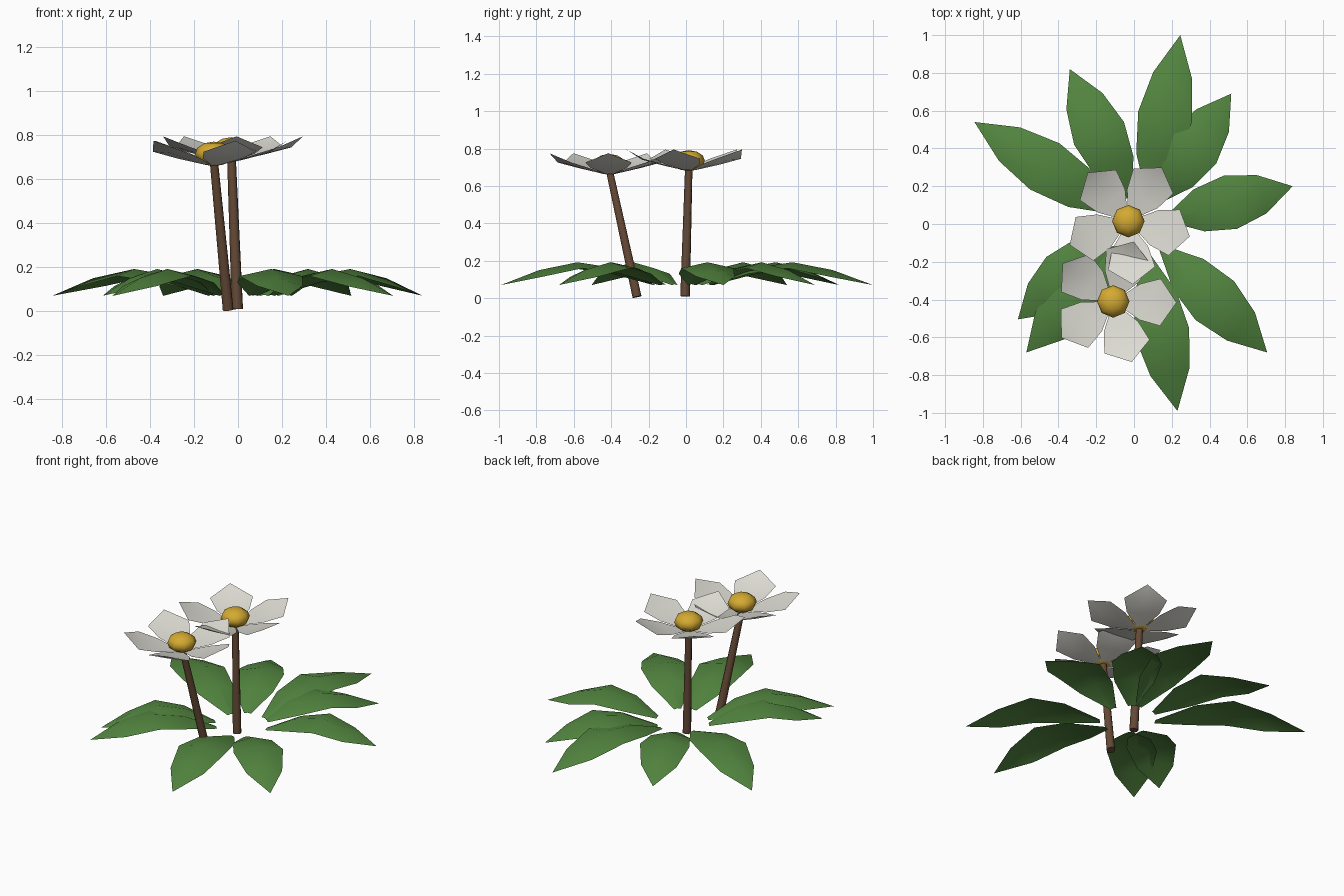
import bpy, bmesh
from math import cos, sin, radians
from mathutils import Vector, Matrix

cube = bpy.data.objects.get("Cube")
if cube:
    bpy.data.objects.remove(cube, do_unlink=True)


def make_material(name, rgb):
    mat = bpy.data.materials.new(name)
    mat.use_nodes = True
    mat.diffuse_color = (*rgb, 1)
    mat.node_tree.nodes["Principled BSDF"].inputs["Base Color"].default_value = (*rgb, 1)
    return mat


green = make_material("leaf_green", (0.085, 0.235, 0.05))
white = make_material("petal_white", (0.72, 0.71, 0.65))
yellow = make_material("centre_yellow", (0.66, 0.4, 0.03))
brown = make_material("stem_brown", (0.13, 0.067, 0.036))


def finish(bm, name, mat, angle):
    mesh = bpy.data.meshes.new(name)
    bm.to_mesh(mesh)
    bm.free()
    obj = bpy.data.objects.new(name, mesh)
    bpy.context.collection.objects.link(obj)
    mesh.materials.append(mat)
    bpy.ops.object.select_all(action='DESELECT')
    obj.select_set(True)
    bpy.context.view_layer.objects.active = obj
    bpy.ops.object.shade_smooth_by_angle(angle=radians(angle))
    return obj


def add_blade(bm, origin, direction, profile):
    """Folded blade; profile rows are (distance, half width, rib z, edge z)."""
    along = Vector((*direction, 0)).normalized()
    side = Vector((-along.y, along.x, 0))
    rows = []
    for dist, width, rib, edge in profile:
        base = Vector(origin) + along * dist
        rows.append([bm.verts.new(base + side * width * s + Vector((0, 0, edge if s else rib)))
                     for s in (1, 0, -1)])
    for a, b in zip(rows, rows[1:]):
        for i in (0, 1):
            bm.faces.new((a[i + 1], b[i + 1], b[i], a[i]))
    bmesh.ops.remove_doubles(bm, verts=sum(rows, []), dist=0.0005)


# Rosette of arched leaves: base point, tip point
leaves = [
    ((0.085, 0.14), (0.245, 1.0)),
    ((-0.03, 0.14), (-0.34, 0.82)),
    ((-0.1, 0.07), (-0.845, 0.54)),
    ((0.12, 0.12), (0.515, 0.69)),
    ((0.18, 0.03), (0.84, 0.2)),
    ((0.15, -0.13), (0.705, -0.68)),
    ((0.07, -0.17), (0.23, -0.99)),
    ((-0.07, -0.12), (-0.57, -0.68)),
    ((-0.12, -0.06), (-0.615, -0.505)),
]
leaf_shape = [(0, 0.02, 0.075, 0.07), (0.25, 0.115, 0.16, 0.13), (0.5, 0.145, 0.192, 0.16),
              (0.75, 0.105, 0.15, 0.115), (1, 0, 0.07, 0.07)]
for n, (start, tip) in enumerate(leaves, 1):
    bm = bmesh.new()
    span = Vector(tip) - Vector(start)
    add_blade(bm, (*start, 0), span, [(t * span.length, w, r, e) for t, w, r, e in leaf_shape])
    finish(bm, f"leaf_{n}", green, 60)


# Flowers: five cupped petals, a flattened centre and a tapered stem
petal_shape = [(0.03, 0.02, 0, 0), (0.14, 0.095, 0.025, 0.03),
               (0.25, 0.125, 0.055, 0.06), (0.335, 0, 0.11, 0.11)]


def make_flower(label, centre, turn, foot):
    centre, foot = Vector(centre), Vector(foot)

    bm = bmesh.new()
    for k in range(5):
        a = radians(turn + 72 * k)
        add_blade(bm, centre, (cos(a), sin(a)), petal_shape)
    finish(bm, label + "_petals", white, 50)

    bm = bmesh.new()
    middle = centre + Vector((0, 0, 0.05))
    bmesh.ops.create_uvsphere(bm, u_segments=8, v_segments=6, radius=1,
                              matrix=Matrix.Translation(middle) @ Matrix.Diagonal((0.086, 0.086, 0.056, 1)))
    finish(bm, label + "_centre", yellow, 60)

    bm = bmesh.new()
    axis = centre + Vector((0, 0, 0.02)) - foot
    place = Matrix.Translation(foot + axis / 2) @ axis.to_track_quat('Z', 'Y').to_matrix().to_4x4()
    bmesh.ops.create_cone(bm, cap_ends=True, segments=8, radius1=0.026, radius2=0.02,
                          depth=axis.length, matrix=place)
    finish(bm, label + "_stem", brown, 60)


make_flower("back_flower", (-0.03, 0.015, 0.685), 58, (-0.003, -0.005, 0.01))
make_flower("front_flower", (-0.11, -0.41, 0.665), 71, (-0.045, -0.262, 0.007))
